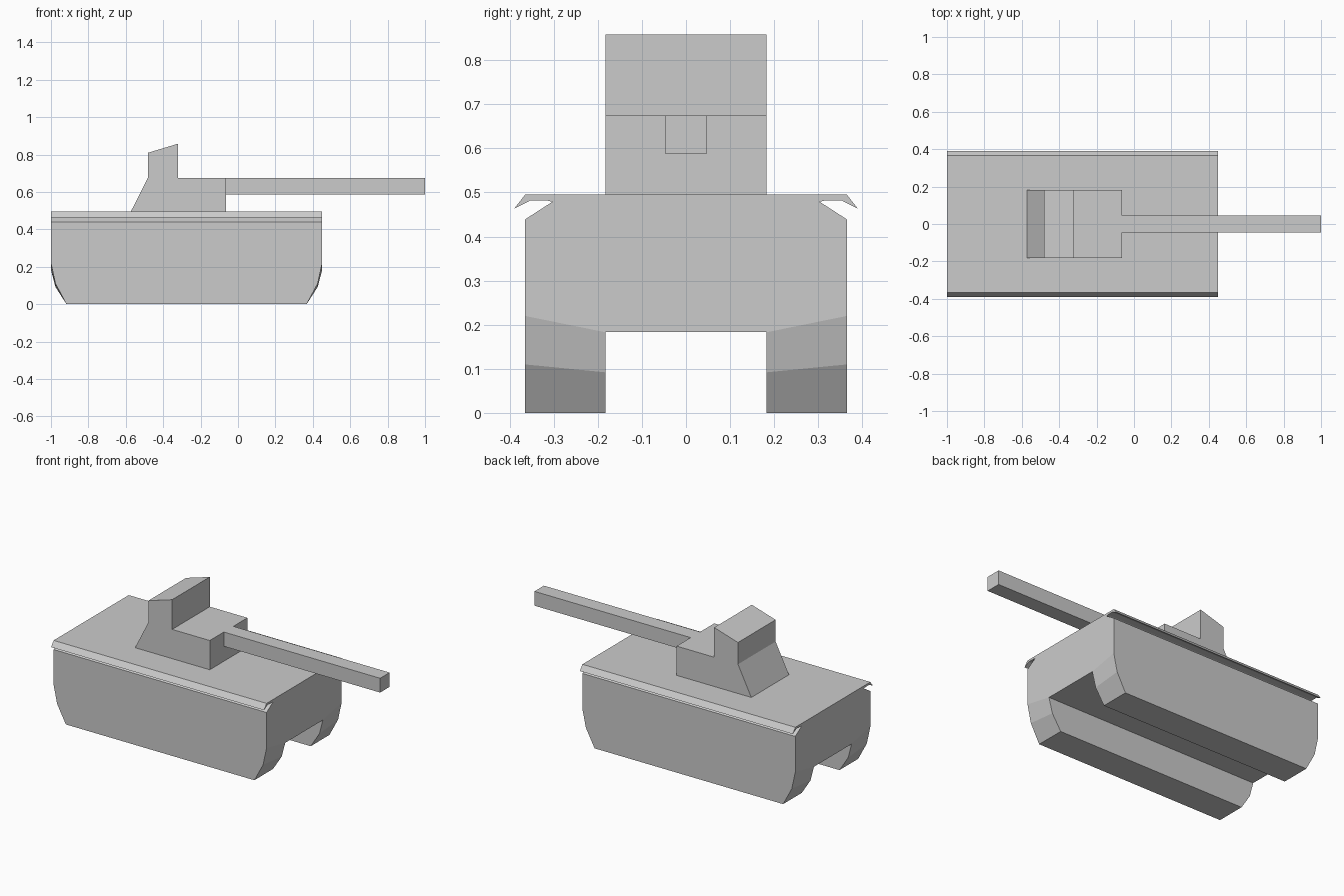
import bpy
import bmesh

cube = bpy.data.objects.get("Cube")
if cube:
    bpy.data.objects.remove(cube, do_unlink=True)

grey = bpy.data.materials.new("plain_grey")
grey.use_nodes = True
grey.diffuse_color = (0.6, 0.6, 0.6, 1)
grey.node_tree.nodes["Principled BSDF"].inputs["Base Color"].default_value = (0.6, 0.6, 0.6, 1)


def finish(bm, name):
    bmesh.ops.remove_doubles(bm, verts=bm.verts, dist=0.0005)
    bmesh.ops.recalc_face_normals(bm, faces=bm.faces)
    mesh = bpy.data.meshes.new(name)
    bm.to_mesh(mesh)
    bm.free()
    mesh.materials.append(grey)
    obj = bpy.data.objects.new(name, mesh)
    bpy.context.collection.objects.link(obj)
    return obj


def loft(bm, first, second, skip=()):
    """Join two rings of points with quads, leaving out the skipped sides."""
    a = [bm.verts.new(p) for p in first]
    b = [bm.verts.new(p) for p in second]
    n = len(a)
    for i in range(n):
        if i not in skip:
            j = (i + 1) % n
            bm.faces.new((a[i], a[j], b[j], b[i]))
    return a, b


def prism(name, profile, half_width):
    """Extrude an x-z profile evenly to both sides of y = 0."""
    bm = bmesh.new()
    rings = loft(bm, [(x, -half_width, z) for x, z in profile],
                 [(x, half_width, z) for x, z in profile])
    for ring in rings:
        bm.faces.new(ring)
    return finish(bm, name)


# Hull: mirrored cross-section with drooping fenders, run along x
BACK, FRONT = -1.0, 0.45
OUTER, INNER = 0.365, 0.183
half = [(INNER, 0.183), (OUTER, 0.22), (OUTER, 0.439), (0.303, 0.479),
        (0.317, 0.482), (0.353, 0.482), (0.39, 0.463), (OUTER, 0.495)]
section = half + [(-y, z) for y, z in reversed(half)]
bm = bmesh.new()
ends = loft(bm, [(BACK, y, z) for y, z in section],
            [(FRONT, y, z) for y, z in section],
            skip=(0, len(section) - 2))
for ring in ends:
    bm.faces.new(ring)

# Track legs: tapered at both ends, open where they meet the hull
levels = [(0.0, 0.22, 0.183), (0.024, 0.11, 0.092), (0.083, 0.0, 0.0)]
for side in (-1, 1):
    rings = [[(BACK + inset, side * OUTER, zo), (FRONT - inset, side * OUTER, zo),
              (FRONT - inset, side * INNER, zi), (BACK + inset, side * INNER, zi)]
             for inset, zo, zi in levels]
    for upper, lower in zip(rings, rings[1:]):
        bottom = loft(bm, upper, lower)[1]
    bm.faces.new(bottom)
finish(bm, "hull")

# Turret with a sloped rear and raised cupola
prism("turret", [(-0.573, 0.495), (-0.482, 0.675), (-0.482, 0.809), (-0.32, 0.858),
                 (-0.32, 0.675), (-0.064, 0.675), (-0.064, 0.495)], INNER)

# Square gun barrel
prism("gun_barrel", [(-0.064, 0.587), (1.0, 0.587), (1.0, 0.675), (-0.064, 0.675)], 0.046)
